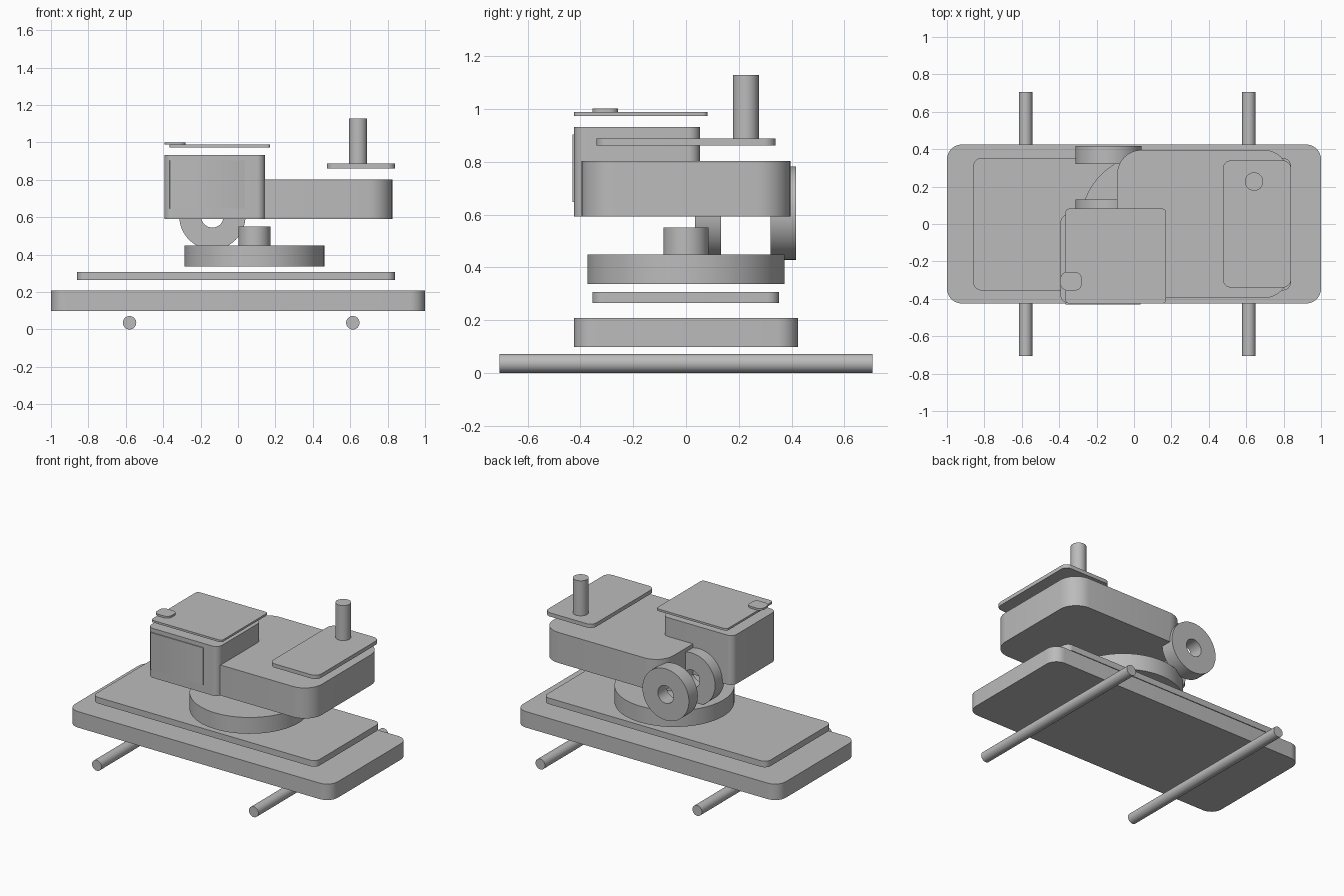
import bpy, bmesh
from math import sin, cos, pi, radians

cube = bpy.data.objects.get("Cube")
if cube:
    bpy.data.objects.remove(cube, do_unlink=True)

grey = bpy.data.materials.new("plain grey")
grey.use_nodes = True
GREY = (0.5, 0.5, 0.5, 1)
grey.diffuse_color = GREY
grey.node_tree.nodes["Principled BSDF"].inputs["Base Color"].default_value = GREY


def finish(name, bm):
    bmesh.ops.recalc_face_normals(bm, faces=bm.faces)
    mesh = bpy.data.meshes.new(name)
    bm.to_mesh(mesh)
    bm.free()
    mesh.materials.append(grey)
    obj = bpy.data.objects.new(name, mesh)
    bpy.context.collection.objects.link(obj)
    bpy.ops.object.select_all(action='DESELECT')
    obj.select_set(True)
    bpy.context.view_layer.objects.active = obj
    bpy.ops.object.shade_smooth_by_angle(angle=radians(35))
    return obj


def slab(name, x, y, z, radius, steps=8):
    """Plate with rounded vertical corners, from (min, max) ranges."""
    bm = bmesh.new()
    ring = []
    corners = [(x[1], y[1], -1, -1), (x[0], y[1], 1, -1),
               (x[0], y[0], 1, 1), (x[1], y[0], -1, 1)]
    for q, (cx, cy, sx, sy) in enumerate(corners):
        for i in range(steps + 1):
            a = (q + i / steps) * pi / 2
            ring.append(bm.verts.new((cx + radius * (sx + cos(a)),
                                      cy + radius * (sy + sin(a)), z[0])))
    base = bm.faces.new(ring)
    top = bmesh.ops.extrude_face_region(bm, geom=[base])
    verts = [v for v in top["geom"] if isinstance(v, bmesh.types.BMVert)]
    bmesh.ops.translate(bm, verts=verts, vec=(0, 0, z[1] - z[0]))
    return finish(name, bm)


def tube(name, centre, radius, span, axis='Z', hole=0, n=48):
    """Cylinder along an axis over a span, with an optional through hole."""
    bm = bmesh.new()

    def ring(r, t):
        pts = []
        for i in range(n):
            a = 2 * pi * i / n
            u, v = centre[0] + r * cos(a), centre[1] + r * sin(a)
            pts.append(bm.verts.new((u, v, t) if axis == 'Z' else (u, t, v)))
        return pts

    loops = [ring(radius, t) for t in span]
    if hole:
        loops += [ring(hole, t) for t in reversed(span)]
        loops.append(loops[0])
    else:
        for loop in loops:
            bm.faces.new(loop)
    for a, b in zip(loops, loops[1:]):
        for i in range(n):
            j = (i + 1) % n
            bm.faces.new((a[i], a[j], b[j], b[i]))
    return finish(name, bm)


# Undercarriage
for side, x in (("right", -0.58), ("left", 0.614)):
    tube(side + "_axle", (x, 0.036), 0.036, (-0.707, 0.707), 'Y', n=32)
slab("chassis", (-1, 1), (-0.425, 0.425), (0.098, 0.208), 0.08)
slab("deck_plate", (-0.86, 0.84), (-0.355, 0.353), (0.265, 0.307), 0.045)

# Slewing ring and its pivot
tube("turntable", (0.088, 0), 0.374, (0.337, 0.449), n=64)
tube("pivot", (0.088, 0), 0.086, (0.449, 0.55))

# Upper body with engine cover and exhaust
slab("body", (-0.09, 0.825), (-0.396, 0.396), (0.592, 0.802), 0.13)
slab("engine_cover", (0.475, 0.84), (-0.34, 0.34), (0.862, 0.888), 0.045)
tube("exhaust", (0.642, 0.227), 0.049, (0.888, 1.129), n=32)

# Cab with front panel, roof and hatch
slab("cab", (-0.393, 0.145), (-0.424, 0.053), (0.592, 0.932), 0.045)
slab("front_panel", (-0.365, 0.035), (-0.43, -0.421), (0.648, 0.903), 0.001, 2)
slab("roof", (-0.367, 0.172), (-0.425, 0.082), (0.974, 0.988), 0.02)
slab("roof_hatch", (-0.393, -0.28), (-0.355, -0.257), (0.988, 1.001), 0.035)

# Winch drums
for end, span in (("front", (0.034, 0.132)), ("rear", (0.32, 0.417))):
    tube(end + "_drum", (-0.137, 0.605), 0.177, span, 'Y', hole=0.06)
